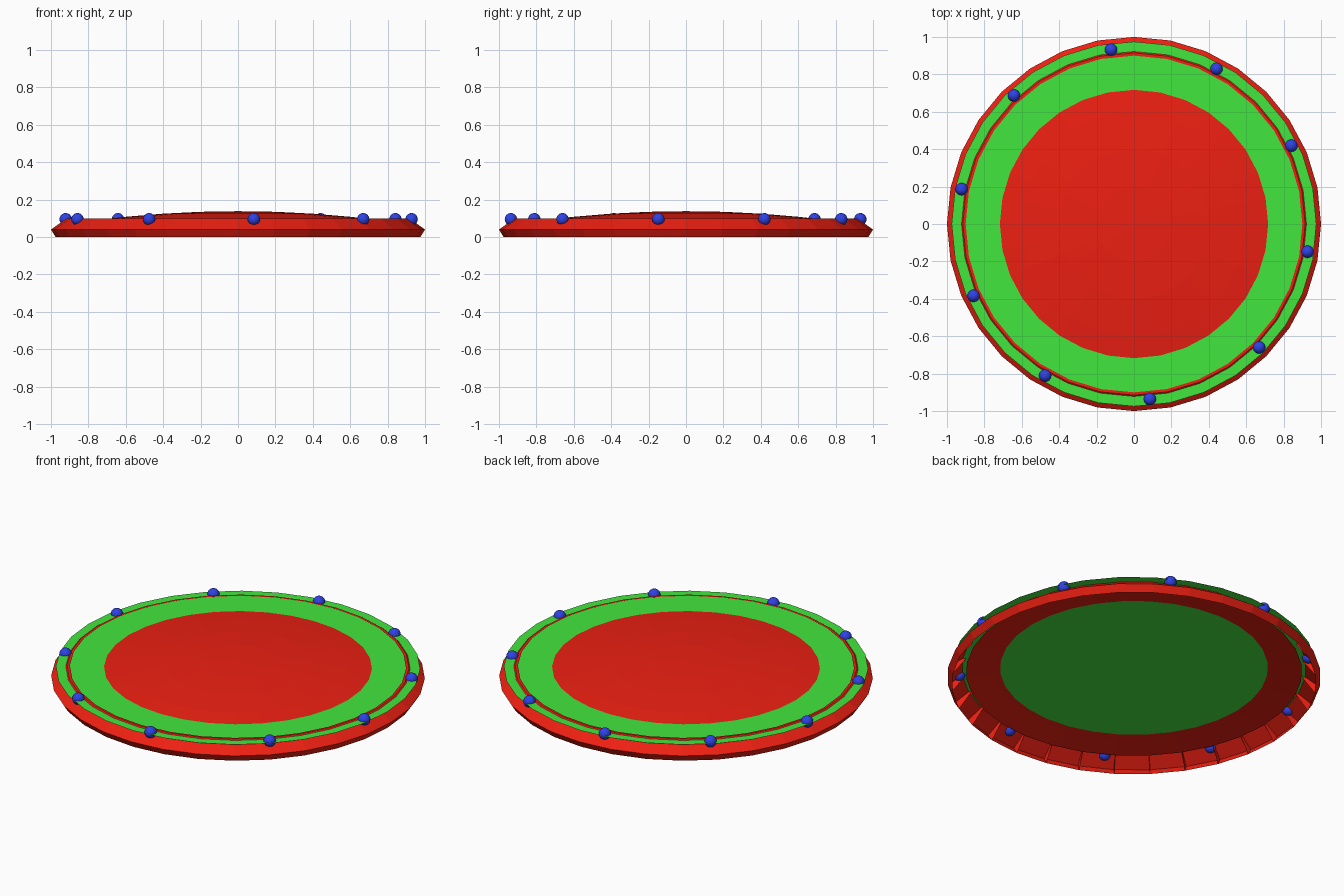
import bpy, bmesh, math
from mathutils import Vector

if "Cube" in bpy.data.objects:
    bpy.data.objects.remove(bpy.data.objects["Cube"])

SIDES = 32


def material(name, rgb):
    m = bpy.data.materials.new(name)
    m.diffuse_color = (*rgb, 1)
    m.use_nodes = True
    m.node_tree.nodes["Principled BSDF"].inputs["Base Color"].default_value = m.diffuse_color
    return m


RED = material("red", (0.85, 0.014, 0.006))
GREEN = material("green", (0.055, 0.8, 0.048))
BLUE = material("blue", (0.028, 0.055, 0.78))


def finish(bm, name, mat, smooth=False):
    me = bpy.data.meshes.new(name)
    bm.to_mesh(me)
    bm.free()
    me.materials.append(mat)
    ob = bpy.data.objects.new(name, me)
    bpy.context.collection.objects.link(ob)
    for p in me.polygons:
        p.use_smooth = smooth
    return ob


def polar(r, z, i, n=SIDES):
    a = 2 * math.pi * i / n
    return Vector((r * math.cos(a), r * math.sin(a), z))


def lathe(bm, profile, n=SIDES):
    """Open surface of revolution; a zero radius closes to a point."""
    rows = []
    for r, z in profile:
        if r == 0:
            rows.append([bm.verts.new((0, 0, z))] * n)
        else:
            rows.append([bm.verts.new(polar(r, z, i, n)) for i in range(n)])
    for a, b in zip(rows, rows[1:]):
        for i in range(n):
            j = (i + 1) % n
            bm.faces.new(list(dict.fromkeys((a[i], a[j], b[j], b[i]))))


# outer frame: separate open-backed panels, each with a radial end rib
frame_profile = [(0.975, 0), (1.0, 0.04), (0.915, 0.1), (0.9, 0.1)]
bm = bmesh.new()
for i in range(SIDES):
    start = [bm.verts.new(polar(r, z, i)) for r, z in frame_profile]
    end = [bm.verts.new(polar(r, z, i + 1)) for r, z in frame_profile]
    for k in range(len(frame_profile) - 1):
        bm.faces.new((start[k], end[k], end[k + 1], start[k + 1]))
    bm.faces.new(start)
finish(bm, "rim_frame", RED)

# flat green sheet overhanging the sloping frame
bm = bmesh.new()
lathe(bm, [(0.975, 0.095), (0, 0.095)])
finish(bm, "flat_sheet", GREEN)

# shallow red dome that rises through the sheet in the middle
bm = bmesh.new()
lathe(bm, [(r, 0.138 - 0.083 * r * r) for r in (0.9, 0.75, 0.6, 0.4, 0.2, 0)])
finish(bm, "shallow_dome", RED)

# ten blue beads around the rim
for k in range(10):
    a = math.radians(-44.6 + 35.53 * k)
    bm = bmesh.new()
    bmesh.ops.create_uvsphere(bm, u_segments=24, v_segments=14, radius=0.033)
    bead = finish(bm, f"bead_{k + 1}", BLUE, smooth=True)
    bead.location = (0.94 * math.cos(a), 0.94 * math.sin(a), 0.095)
